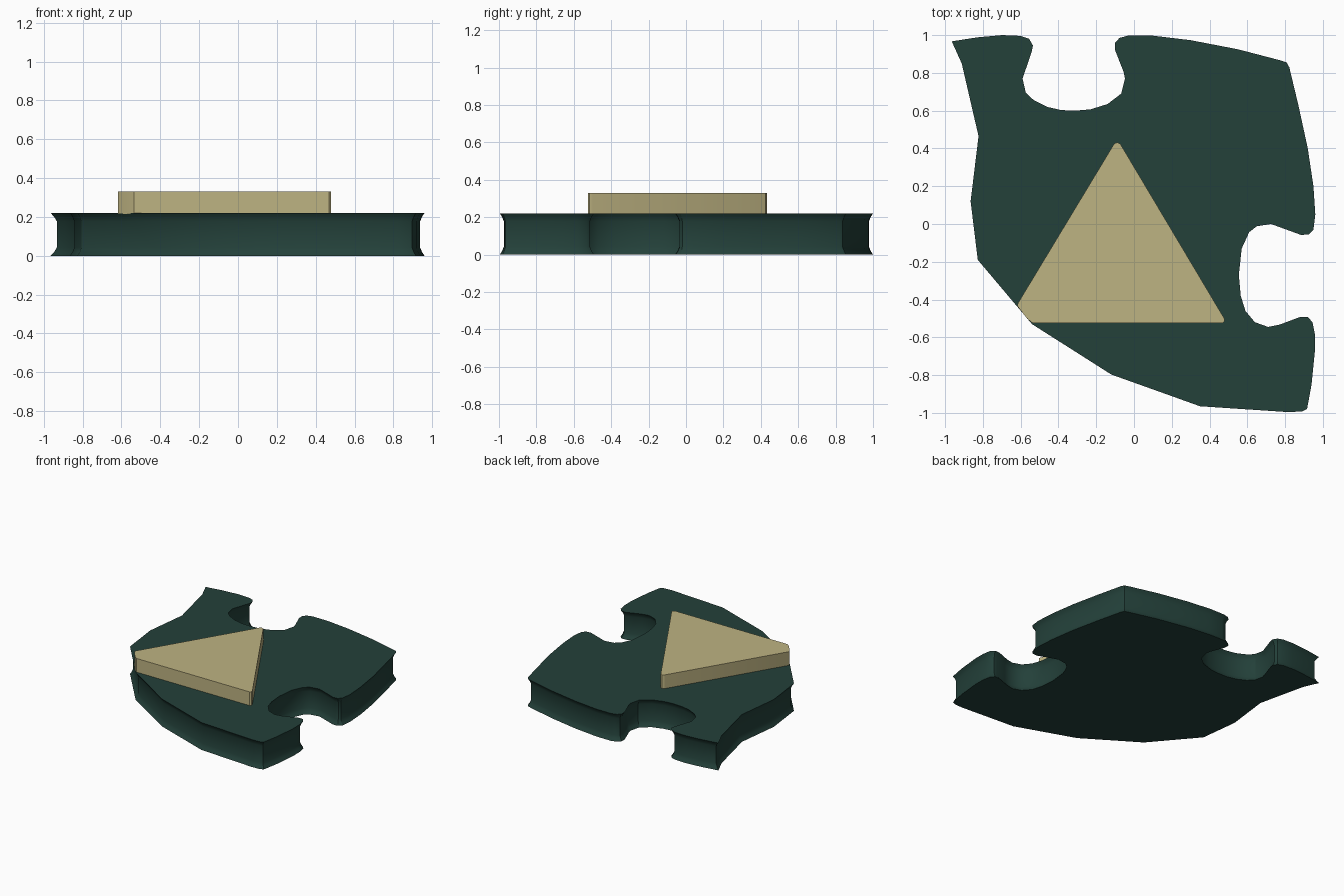
import bpy, bmesh, math
from mathutils import Vector

if "Cube" in bpy.data.objects:
    bpy.data.objects.remove(bpy.data.objects["Cube"])


def material(name, rgb):
    m = bpy.data.materials.new(name)
    m.diffuse_color = (*rgb, 1)
    m.use_nodes = True
    m.node_tree.nodes["Principled BSDF"].inputs["Base Color"].default_value = m.diffuse_color
    return m


def inset(points, d):
    """Move a clockwise outline inward by d, with limited mitres."""
    out = []
    for i, p in enumerate(points):
        a = (p - points[i - 1]).normalized()
        b = (points[(i + 1) % len(points)] - p).normalized()
        na, nb = Vector((a.y, -a.x)), Vector((b.y, -b.x))
        n = (na + nb).normalized()
        out.append(p + n * d / max(n.dot(na), 0.6))
    return out


def slab(name, outline, levels, mat):
    """Loft an outline through (height, inset) levels and cap both ends."""
    pts = [Vector(p) for p in outline]
    bm = bmesh.new()
    rings = [[bm.verts.new((p.x, p.y, z)) for p in inset(pts, d)] for z, d in levels]
    n = len(pts)
    for lo, hi in zip(rings, rings[1:]):
        for i in range(n):
            j = (i + 1) % n
            bm.faces.new((lo[i], lo[j], hi[j], hi[i]))
    caps = [bm.faces.new(rings[0]), bm.faces.new(rings[-1])]
    bmesh.ops.triangulate(bm, faces=caps)
    bmesh.ops.recalc_face_normals(bm, faces=bm.faces)
    mesh = bpy.data.meshes.new(name)
    bm.to_mesh(mesh)
    bm.free()
    mesh.materials.append(mat)
    ob = bpy.data.objects.new(name, mesh)
    bpy.context.collection.objects.link(ob)
    bpy.ops.object.select_all(action='DESELECT')
    ob.select_set(True)
    bpy.context.view_layer.objects.active = ob
    bpy.ops.object.shade_smooth_by_angle(angle=math.radians(30))
    return ob


green = material("dark green", (0.017, 0.052, 0.042))
tan = material("sand", (0.515, 0.451, 0.223))

# Puzzle piece outline, clockwise from the back left tip
back_left = [(-.965, .967), (-.83, .988), (-.7, 1), (-.6, .996), (-.555, .98), (-.535, .945)]
back_notch = [(-.542, .91), (-.59, .77), (-.573, .695), (-.53, .655), (-.46, .62),
              (-.385, .603), (-.31, .6), (-.23, .607), (-.14, .635), (-.068, .69),
              (-.048, .77), (-.055, .805), (-.1, .92)]
back_right = [(-.1, .96), (-.077, .985), (-.03, .998), (.1, .997), (.3, .973),
              (.55, .925), (.78, .865), (.808, .855), (.822, .83), (.87, .63),
              (.92, .4), (.95, .2), (.96, .05), (.95, -.03)]
right_notch = [(.925, -.055), (.885, -.058), (.725, 0), (.65, -.012), (.61, -.043),
               (.57, -.13), (.555, -.27), (.565, -.38), (.59, -.46), (.64, -.52),
               (.71, -.545), (.77, -.533), (.88, -.492)]
front_right = [(.92, -.492), (.945, -.52), (.957, -.58), (.958, -.67), (.94, -.85),
               (.916, -.98), (.89, -.992), (.82, -.996), (.35, -.965)]
front_left = [(-.12, -.797), (-.54, -.53), (-.827, -.19), (-.865, .12),
              (-.823, .465), (-.912, .85)]

# Body with a waisted side wall flaring to the top and bottom rims
slab("puzzle_piece", back_left + back_notch + back_right + right_notch + front_right + front_left,
     [(0, 0), (.018, .012), (.042, .022), (.178, .022), (.202, .012), (.22, 0)], green)

# Raised triangle, its left corner trimmed by the body edge
slab("raised_triangle",
     [(-.105, .425), (-.09, .432), (-.073, .425), (.478, -.5), (.48, -.515), (.468, -.525),
      (-.535, -.525), (-.565, -.502), (-.617, -.435), (-.615, -.42)],
     [(.215, 0), (.33, 0)], tan)
